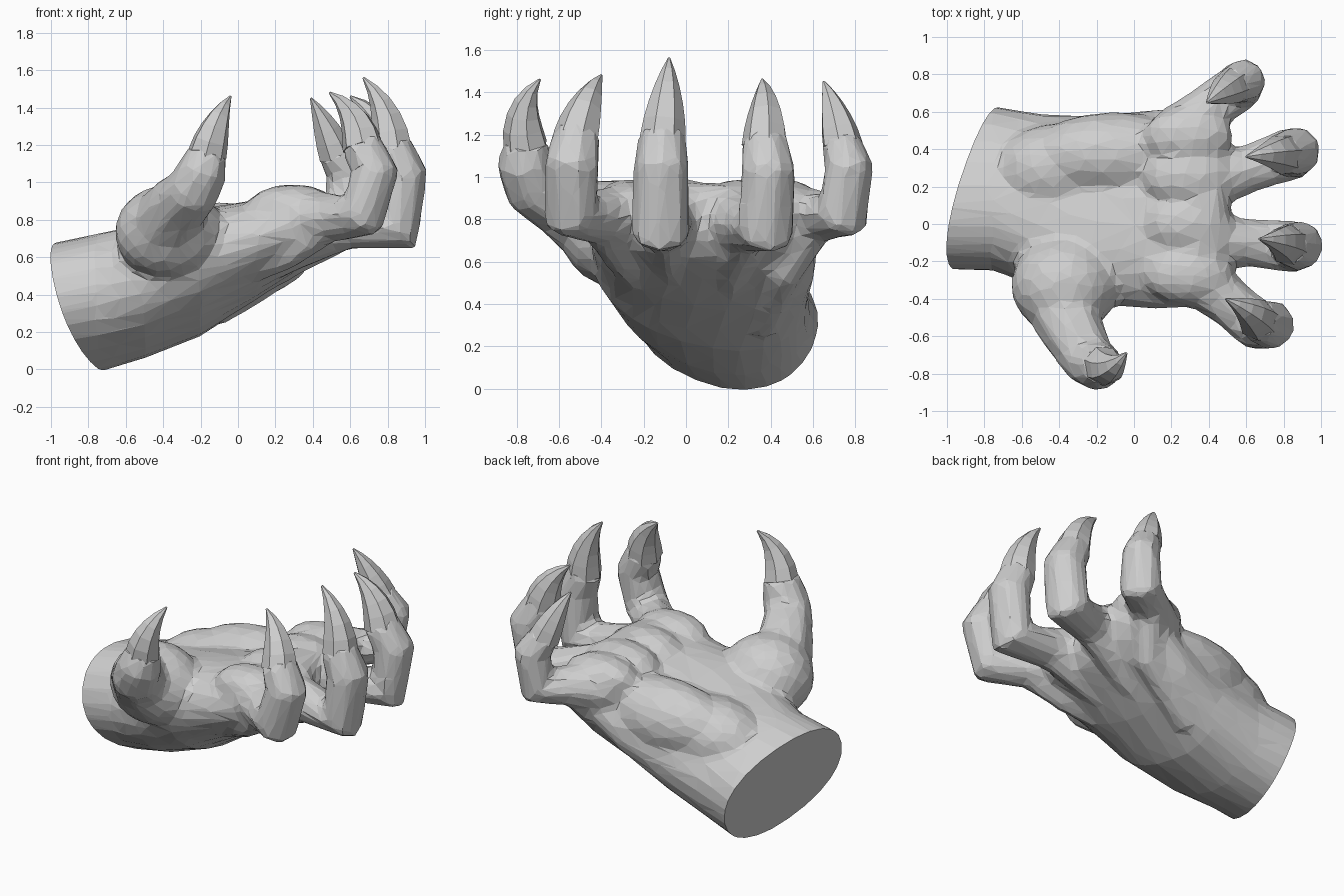
import bpy, bmesh, math
from mathutils import Vector, Matrix

if "Cube" in bpy.data.objects:
    bpy.data.objects.remove(bpy.data.objects["Cube"], do_unlink=True)

skin = bpy.data.materials.new("pale_grey")
skin.use_nodes = True
grey = (0.62, 0.62, 0.62, 1)
skin.diffuse_color = grey
skin.node_tree.nodes["Principled BSDF"].inputs["Base Color"].default_value = grey


def make_object(name, bm):
    bmesh.ops.recalc_face_normals(bm, faces=bm.faces)
    mesh = bpy.data.meshes.new(name)
    bm.to_mesh(mesh)
    bm.free()
    mesh.materials.append(skin)
    obj = bpy.data.objects.new(name, mesh)
    bpy.context.collection.objects.link(obj)
    return obj


def loft(bm, rings):
    """Bridge equal-sized rings of points and close both ends."""
    loops = [[bm.verts.new(p) for p in ring] for ring in rings]
    n = len(loops[0])
    for a, b in zip(loops, loops[1:]):
        for i in range(n):
            j = (i + 1) % n
            bm.faces.new((a[i], a[j], b[j], b[i]))
    bm.faces.new(loops[0][::-1])
    bm.faces.new(loops[-1])


def tube(bm, path, sides=8):
    """Round tube along (x, y, z, radius) stations."""
    pts = [Vector(p[:3]) for p in path]
    rings, turn, last = [], None, None
    for i, p in enumerate(pts):
        along = (pts[min(i + 1, len(pts) - 1)] - pts[max(i - 1, 0)]).normalized()
        if turn is None:
            turn = along.to_track_quat('Z', 'Y')
        else:
            turn = last.rotation_difference(along) @ turn
        last = along
        r = path[i][3]
        angles = [math.tau * k / sides for k in range(sides)]
        rings.append([p + turn @ Vector((r * math.cos(a), r * math.sin(a), 0)) for a in angles])
    loft(bm, rings)


def palm_ring(x, yc, zc, wide, high, roll, sides=24):
    """Rolled, slightly boxy oval across the hand."""
    ring = []
    for k in range(sides):
        a = math.tau * k / sides
        c, s = math.cos(a), math.sin(a)
        u = wide * math.copysign(abs(c) ** 0.9, c)
        v = high * math.copysign(abs(s) ** 0.9, s)
        ring.append((x, yc + u * math.cos(roll) - v * math.sin(roll),
                     zc + u * math.sin(roll) + v * math.cos(roll)))
    return ring


def pad(bm, centre, size):
    m = Matrix.Translation(centre) @ Matrix.Diagonal((*size, 1))
    bmesh.ops.create_icosphere(bm, subdivisions=3, radius=1, matrix=m)


# Digits: stations from root to nail bed, then claw middle and claw tip
digits = {
    "thumb": ([(-.4, -.4, .75, .21), (-.32, -.59, .88, .17), (-.24, -.73, .96, .15),
               (-.19, -.76, 1.06, .14), (-.16, -.755, 1.17, .11)],
              (-.12, -.8, 1.34), (-.04, -.69, 1.46)),
    "index": ([(.32, -.27, .81, .17), (.5, -.41, .81, .135), (.665, -.545, .825, .14),
               (.735, -.54, 1.06, .135), (.65, -.51, 1.22, .115)],
              (.64, -.47, 1.38), (.49, -.4, 1.48)),
    "middle": ([(.38, -.08, .8, .16), (.6, -.1, .77, .13), (.855, -.12, .75, .145),
                (.885, -.115, 1.05, .135), (.81, -.11, 1.21, .115)],
               (.81, -.09, 1.41), (.67, -.08, 1.56)),
    "ring": ([(.38, .22, .8, .16), (.6, .29, .77, .13), (.84, .375, .75, .145),
              (.87, .39, 1.03, .135), (.78, .37, 1.18, .115)],
             (.75, .38, 1.36), (.6, .36, 1.46)),
    "little": ([(.2, .47, .79, .15), (.4, .62, .82, .13), (.57, .74, .82, .135),
                (.59, .77, 1.05, .12), (.51, .73, 1.17, .1)],
               (.46, .7, 1.33), (.39, .65, 1.45)),
}

# Palm and wrist body
body = bmesh.new()
loft(body, [palm_ring(*s) for s in (
    (-1.15, .2, .28, .45, .33, -.42),
    (-.75, .19, .355, .45, .34, -.42),
    (-.5, .12, .42, .48, .33, -.36),
    (-.2, .07, .52, .52, .31, -.3),
    (.1, .08, .64, .54, .25, -.17),
    (.34, .09, .76, .54, .215, -.06),
    (.45, .09, .79, .47, .175, 0),
    (.51, .09, .8, .38, .09, 0))])

# Fleshy pads: thumb base, palm heel, outer palm and finger roots
pad(body, (-.37, -.33, .735), (.29, .26, .255))
pad(body, (-.4, .29, .59), (.34, .25, .23))
pad(body, (-.1, .37, .66), (.46, .23, .235))
for y in (-.27, 0, .25, .47):
    pad(body, (.29, y, .87), (.24, .16, .12))

# Fingers, with a broad tendon running down the back of the hand from each
for name, (path, _, _) in digits.items():
    tube(body, path)
    if name != "thumb":
        x, y, z, r = path[1]
        near, far = y * .75, y * .5 + .05
        tube(body, [(x, y, z - .02, .1), (.28, near, .6 - near * .1, .09),
                    (-.1, far, .43 - far * .3, .09), (-.35, far, .45 - far * .4, .06)])

# Fuse the masses into one faceted skin
hand = make_object("hand", body)
fuse = hand.modifiers.new("fuse", 'REMESH')
fuse.mode = 'VOXEL'
fuse.voxel_size = 0.025
relax = hand.modifiers.new("relax", 'SMOOTH')
relax.factor, relax.iterations = 0.5, 8
facet = hand.modifiers.new("facet", 'DECIMATE')
facet.ratio = 0.07
bpy.context.view_layer.update()
done = hand.evaluated_get(bpy.context.evaluated_depsgraph_get())
bm = bmesh.new()
bm.from_mesh(done.data)
hand.modifiers.clear()

# Slanted flat cut at the wrist
cut = bmesh.ops.bisect_plane(bm, geom=bm.verts[:] + bm.edges[:] + bm.faces[:],
                             plane_co=(-.79, 0, 0), plane_no=Vector((1, -.25, .3)).normalized(),
                             clear_inner=True)
rim = [e for e in cut["geom_cut"] if isinstance(e, bmesh.types.BMEdge)]
bmesh.ops.holes_fill(bm, edges=rim, sides=0)
bmesh.ops.recalc_face_normals(bm, faces=bm.faces)
for f in bm.faces:
    f.smooth = False
    f.material_index = 0
bm.to_mesh(hand.data)
bm.free()

# Curved claws tapering to a point
for name, (path, middle, tip) in digits.items():
    *base, width = path[-1]
    start = Vector(base).lerp(Vector(path[-2][:3]), 0.2)
    mid, end = Vector(middle), Vector(tip)
    stations = []
    for k in range(6):
        t = k / 5
        p = start.lerp(mid, t).lerp(mid.lerp(end, t), t)
        stations.append((*p, width * 0.92 * (1 - t ** 1.4) + 0.006))
    claw = bmesh.new()
    tube(claw, stations, 7)
    make_object(name + "_claw", claw)
